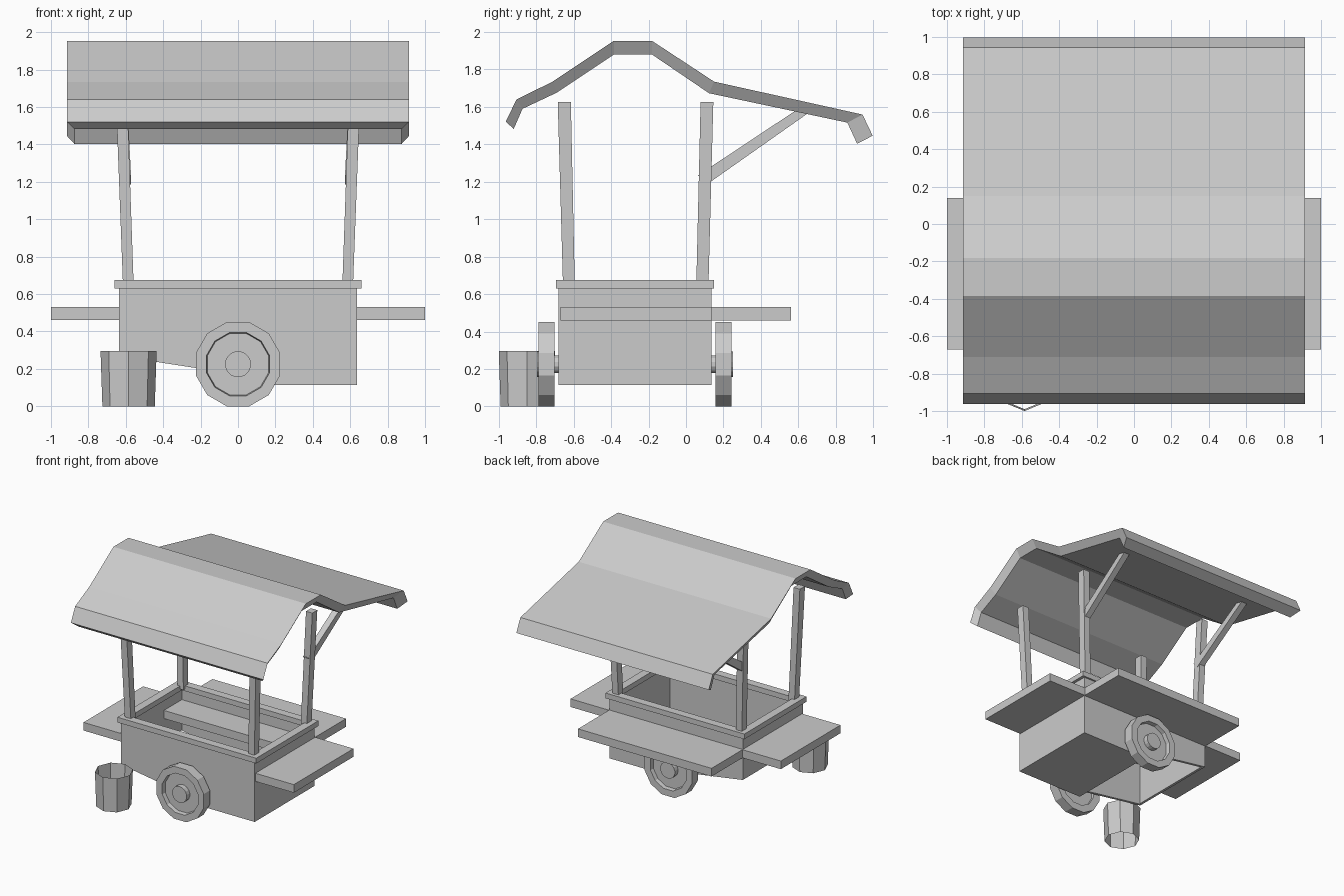
import bpy, bmesh, math

if "Cube" in bpy.data.objects:
    bpy.data.objects.remove(bpy.data.objects["Cube"])


def loft(name, rings, caps=True):
    """Skin a list of equally sized point rings into one flat-shaded object."""
    bm = bmesh.new()
    vs = [[bm.verts.new(p) for p in r] for r in rings]
    n = len(rings[0])
    for a, b in zip(vs, vs[1:]):
        for i in range(n):
            j = (i + 1) % n
            bm.faces.new((a[i], a[j], b[j], b[i]))
    if caps:
        bm.faces.new(vs[0])
        bm.faces.new(vs[-1])
    bmesh.ops.recalc_face_normals(bm, faces=bm.faces)
    me = bpy.data.meshes.new(name)
    bm.to_mesh(me)
    bm.free()
    ob = bpy.data.objects.new(name, me)
    bpy.context.collection.objects.link(ob)
    return ob


def rect(x0, x1, y0, y1, z):
    return [(x0, y0, z), (x1, y0, z), (x1, y1, z), (x0, y1, z)]


def box(name, x0, x1, y0, y1, z0, z1):
    return loft(name, [rect(x0, x1, y0, y1, z0), rect(x0, x1, y0, y1, z1)])


def disc(r, y, n, z=0.225):
    """Ring of n points in the xz plane with a flat side down."""
    return [(r * math.sin(2 * math.pi * (i + .5) / n), y,
             z - r * math.cos(2 * math.pi * (i + .5) / n)) for i in range(n)]


W, Y0, Y1, T = 0.635, -0.68, 0.135, 0.022      # cart body extents, wall thickness
YC = (Y0 + Y1) / 2

# Cart body: long walls with a raised left underside, end walls, half floor
side = [(W, .64), (W, .115), (0, .115), (-.02, .173), (-W, .268), (-W, .64)]
for name, a, b in (("front_wall", Y0, Y0 + T), ("back_wall", Y1 - T, Y1)):
    loft(name, [[(x, y, z) for x, z in side] for y in (a, b)])
box("left_wall", -W, -W + T, Y0 + T, Y1 - T, .268, .64)
box("right_wall", W - T, W, Y0 + T, Y1 - T, .115, .64)
box("floor", 0, W - T, Y0 + T, Y1 - T, .115, .137)

# Rim frame around the top opening
o, i = (-.66, .66, -.695, .15), (-.59, .59, -.625, .08)
loft("rim", [rect(*o, .63), rect(*o, .675), rect(*i, .675), rect(*i, .63),
             rect(*o, .63)], caps=False)

# Serving boards: the back one runs on into the cart as a shelf
box("back_board", -W, W, -.13, .56, .46, .53)
for s, name in ((-1, "left_board"), (1, "right_board")):
    xs = sorted((s * W, s * 1.0))
    box(name, *xs, -.67, .14, .46, .53)

# Leaning posts and slanted roof braces
for s, lr in ((-1, "left"), (1, "right")):
    for fb, b, t in (("front", (-.657, -.594), (-.685, -.615)),
                     ("back", (.055, .12), (.078, .146))):
        loft(f"{fb}_{lr}_post", [rect(s * .558, s * .615, *b, .65),
                                 rect(s * .592, s * .652, *t, 1.625)])
    loft(f"{lr}_brace", [
        [(s * .572, .065, 1.235), (s * .625, .065, 1.235),
         (s * .625, .115, 1.195), (s * .572, .115, 1.195)][:2]
        + [(s * .625, .11, 1.185), (s * .572, .11, 1.185)],
        [(s * .59, .6, 1.59), (s * .645, .6, 1.59),
         (s * .645, .65, 1.565), (s * .59, .65, 1.565)]])

# Bent roof sheet: outer and inner profile points (y, z), inner layer inset
outer = [(-.963, 1.521), (-.905, 1.64), (-.712, 1.735), (-.385, 1.953),
         (-.182, 1.953), (.15, 1.735), (.943, 1.559), (.997, 1.446)]
inner = [(-.92, 1.483), (-.873, 1.59), (-.69, 1.676), (-.385, 1.88),
         (-.182, 1.88), (.123, 1.673), (.862, 1.516), (.914, 1.403)]
loft("roof", [[(-.915, *a), (.915, *a), (.875, *b), (-.875, *b)]
              for a, b in zip(outer, inner)])

# Wheels with recessed faces, plus hubs, and the axle joining them
R = .225 / math.cos(math.pi / 12)
for s, name in ((-1, "front"), (1, "back")):
    prof = [(.17, .455), (.17, .43), (R, .43), (R, .515), (.175, .515), (.17, .48)]
    loft(f"{name}_wheel", [disc(r, YC + s * d, 12) for r, d in prof])
    loft(f"{name}_hub", [disc(.07, YC + s * d, 16) for d in (.47, .523)])
    loft(f"{name}_axle", [disc(.048, YC + s * d, 12) for d in (.39, .47)])

# Eight-sided open bucket
loft("bucket", [[(-.585 + r * math.sin(k * math.pi / 4),
                  -.85 - r * math.cos(k * math.pi / 4), z) for k in range(8)]
                for r, z in ((.14, 0), (.15, .295))], caps=False)
